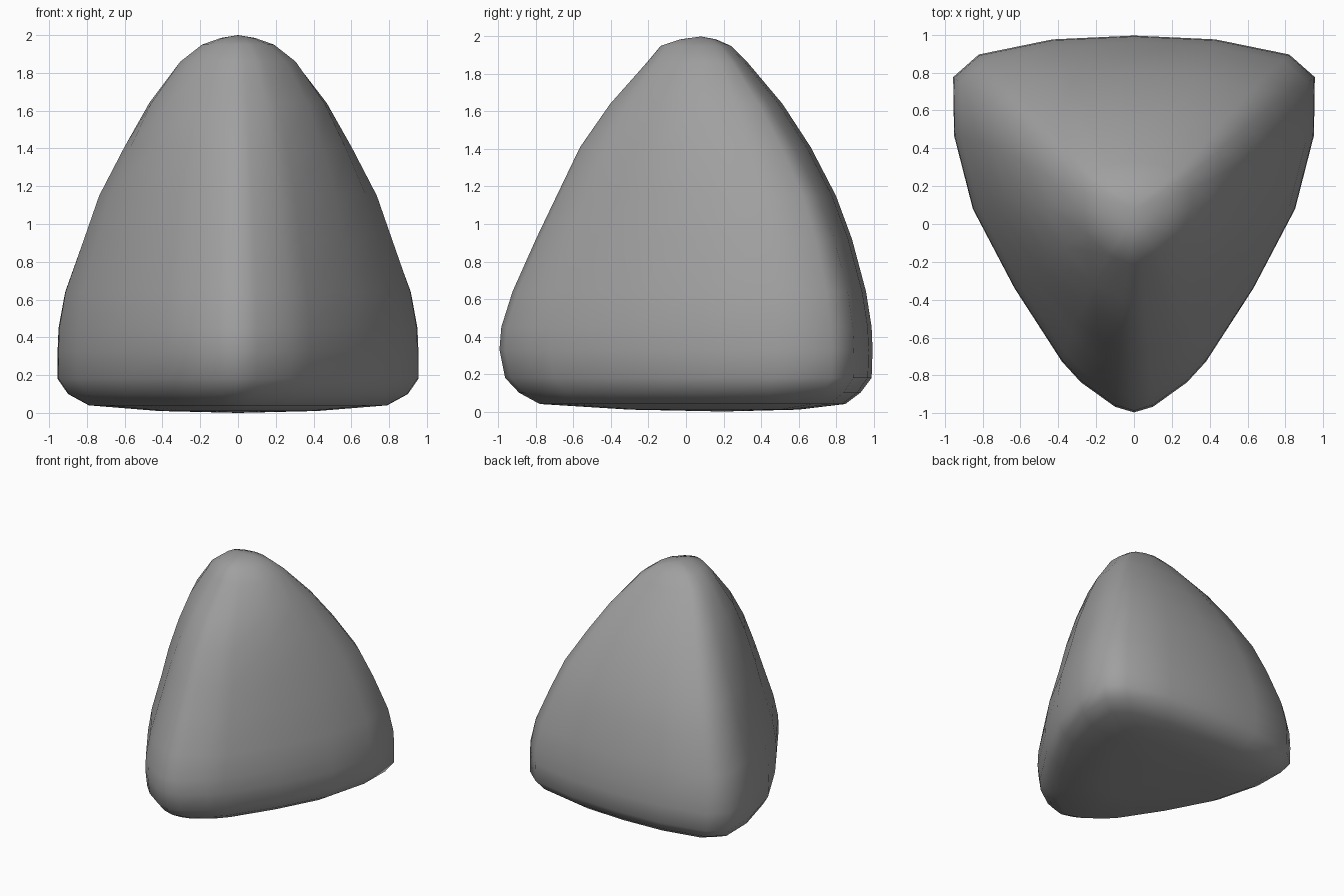
import bpy
import bmesh
from mathutils import Vector

cube = bpy.data.objects.get("Cube")
if cube:
    bpy.data.objects.remove(cube, do_unlink=True)

# Half outline of the rounded triangle, from the front corner to the back middle
HALF = [(0, -1), (.1, -.97), (.28, -.84), (.38, -.73), (.63, -.34), (.85, .08),
        (.95, .47), (.955, .78), (.82, .9), (.43, .98), (0, 1)]
outline = [Vector(p) for p in HALF]
outline += [Vector((-x, y)) for x, y in HALF[-2:0:-1]]

# Levels going up: height, front y, back y, half width
LEVELS = [(.01, -.3, .6, .42), (.04, -.78, .85, .79), (.1, -.89, .93, .9),
          (.18, -.965, .99, .955), (.33, -.995, .995, .955), (.45, -.985, .99, .95),
          (.64, -.925, .96, .915), (.92, -.8, .885, .815), (1.15, -.69, .8, .735),
          (1.41, -.565, .665, .6), (1.64, -.405, .515, .47), (1.86, -.21, .33, .305),
          (1.95, -.135, .24, .19), (1.985, -.03, .16, .09)]


def section(z, front, back, half_width):
    """Outline at one height, growing rounder towards the tip."""
    blend = .7 * (z / 2) ** 3
    pts = [p.lerp(p.normalized(), blend) for p in outline]
    widest = max(p.x for p in pts)
    mid, half_depth = (front + back) / 2, (back - front) / 2
    return [(p.x / widest * half_width, mid + p.y * half_depth, z) for p in pts]


# Loft the levels and close both ends with fans
bm = bmesh.new()
rings = [[bm.verts.new(co) for co in section(*level)] for level in LEVELS]
count = len(outline)
for low, high in zip(rings, rings[1:]):
    for i in range(count):
        j = (i + 1) % count
        bm.faces.new((low[i], low[j], high[j], high[i]))
base = bm.verts.new((0, .2, 0))
tip = bm.verts.new((0, .08, 2))
for i in range(count):
    j = (i + 1) % count
    bm.faces.new((base, rings[0][j], rings[0][i]))
    bm.faces.new((tip, rings[-1][i], rings[-1][j]))
bmesh.ops.recalc_face_normals(bm, faces=bm.faces)
for face in bm.faces:
    face.smooth = True

mesh = bpy.data.meshes.new("rounded_pyramid")
bm.to_mesh(mesh)
bm.free()
body = bpy.data.objects.new("rounded_pyramid", mesh)
bpy.context.collection.objects.link(body)

# Plain grey all over
grey = bpy.data.materials.new("grey")
grey.use_nodes = True
colour = (.35, .35, .35, 1)
grey.diffuse_color = colour
grey.node_tree.nodes["Principled BSDF"].inputs["Base Color"].default_value = colour
mesh.materials.append(grey)
